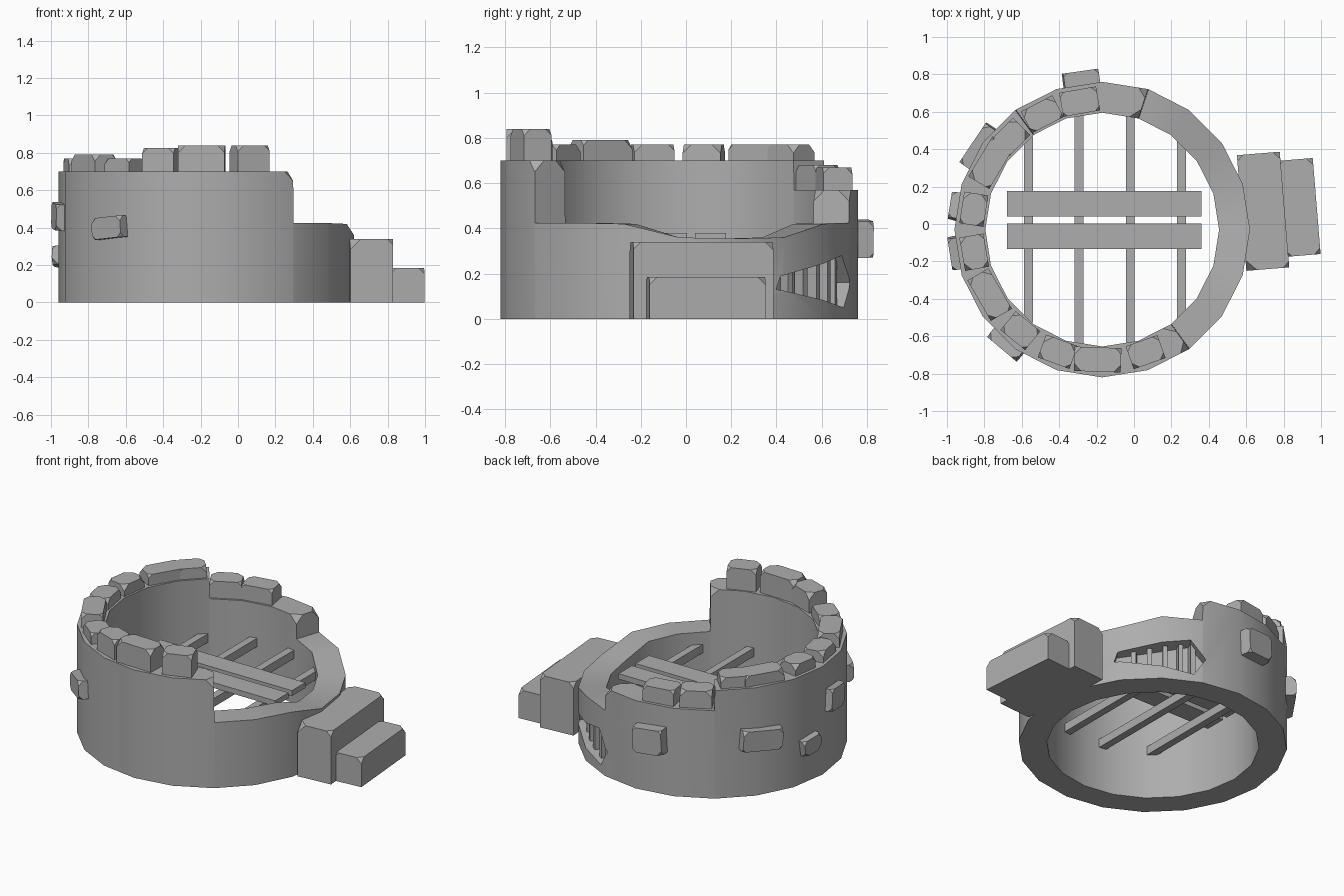
import bpy, bmesh, math, random
from mathutils import Matrix, Vector

random.seed(4)
if "Cube" in bpy.data.objects:
    bpy.data.objects.remove(bpy.data.objects["Cube"], do_unlink=True)

CX, CY = -0.17, -0.03          # tower axis
R_OUT, R_IN = 0.79, 0.625      # wall radii

stone = bpy.data.materials.new("grey_stone")
stone.use_nodes = True
stone.diffuse_color = (0.42, 0.42, 0.42, 1)
bsdf = stone.node_tree.nodes["Principled BSDF"]
bsdf.inputs["Base Color"].default_value = stone.diffuse_color
bsdf.inputs["Roughness"].default_value = 0.9


def polar(angle, radius, z=0.0):
    a = math.radians(angle)
    return Vector((CX + radius * math.cos(a), CY + radius * math.sin(a), z))


def finish(name, bm):
    bmesh.ops.recalc_face_normals(bm, faces=bm.faces[:])
    mesh = bpy.data.meshes.new(name)
    bm.to_mesh(mesh)
    bm.free()
    mesh.materials.append(stone)
    obj = bpy.data.objects.new(name, mesh)
    bpy.context.collection.objects.link(obj)
    return obj


def block(name, centre, size, turn=0, roll=0, chamfer=0, side=None):
    """Box whose corners facing the 'side' direction are cut off."""
    bm = bmesh.new()
    bmesh.ops.create_cube(bm, size=1)
    bmesh.ops.scale(bm, vec=size, verts=bm.verts[:])
    if chamfer:
        for v in [v for v in bm.verts if v.co.dot(side) > 0]:
            bmesh.ops.bevel(bm, geom=[v], offset=chamfer * random.uniform(0.6, 1.2),
                            segments=1, affect='VERTICES')
    spin = Matrix.Rotation(math.radians(turn), 4, 'Z') @ Matrix.Rotation(math.radians(roll), 4, 'X')
    bmesh.ops.transform(bm, matrix=Matrix.Translation(centre) @ spin, verts=bm.verts[:])
    return finish(name, bm)


UP, OUT = Vector((0, 0, 1)), Vector((1, 0, 0))

# Broken round wall: height by angle, with steps at the broken ends
low = [(-53.7, 0.425), (-36, 0.425), (-18, 0.42), (0, 0.36), (18, 0.355),
       (36, 0.36), (54, 0.42), (71.7, 0.425)]
middle = [(a, 0.57) for a in (72, 90, 108, 125.7)]
high = [(a, 0.70) for a in range(126, 307, 18)]
columns = low + middle + high
bm = bmesh.new()
rings = []
for angle, z in columns:
    corners = [(R_OUT, 0), (R_OUT, z), (R_IN, z), (R_IN, 0)]
    rings.append([bm.verts.new(polar(angle, r, h)) for r, h in corners])
for i, ring in enumerate(rings):
    after = rings[(i + 1) % len(rings)]
    for k in range(4):
        m = (k + 1) % 4
        bm.faces.new((ring[k], ring[m], after[m], after[k]))
ends = [rings[len(low)], rings[-1]]
bmesh.ops.bevel(bm, geom=[r[k] for r in ends for k in (1, 2)], offset=0.05,
                segments=1, affect='VERTICES')
wall = finish("round_wall", bm)

# Recessed window cut into the wall
FACING = 54
outline = [(-0.28, 0.13), (-0.16, 0.11), (0.19, 0.05), (0.26, 0.16), (0.17, 0.28), (-0.26, 0.19)]
n = Vector((math.cos(math.radians(FACING)), math.sin(math.radians(FACING)), 0))
t = Vector((-n.y, n.x, 0))
axis = Vector((CX, CY, 0))
bm = bmesh.new()
floor = bm.faces.new([bm.verts.new(axis + n * 0.675 + t * u + UP * z) for u, z in outline])
grown = bmesh.ops.extrude_face_region(bm, geom=[floor])
bmesh.ops.translate(bm, vec=n * 0.3, verts=[g for g in grown["geom"] if isinstance(g, bmesh.types.BMVert)])
cutter = finish("window_cutter", bm)
cutter.hide_render = True
cut = wall.modifiers.new("window", 'BOOLEAN')
cut.operation, cut.solver, cut.object = 'DIFFERENCE', 'EXACT', cutter
bpy.ops.object.select_all(action='DESELECT')
bpy.context.view_layer.objects.active = wall
wall.select_set(True)
bpy.ops.object.modifier_apply(modifier=cut.name)
bpy.data.objects.remove(cutter, do_unlink=True)
bpy.ops.object.shade_smooth_by_angle(angle=math.radians(25))

# Upright window bars
for i, u in enumerate((-0.16, -0.07, 0.02, 0.11, 0.18)):
    s = (u + 0.27) / 0.44
    bottom, top = 0.12 - 0.07 * s, 0.185 + 0.09 * s
    place = axis + n * (math.sqrt(0.735 ** 2 - u * u) - 0.015) + t * u
    place.z = (bottom + top) / 2
    block(f"window_bar_{i + 1}", place, (0.05, 0.028, top - bottom), FACING + math.degrees(u / 0.73))

# Floor beams reaching into the wall, and two planks across them
for i, x in enumerate((-0.565, -0.293, -0.02, 0.255)):
    reach = math.sqrt(0.635 ** 2 - (x - CX) ** 2)
    block(f"floor_beam_{i + 1}", Vector((x, CY, 0.318)), (0.048, 2 * reach, 0.055))
for i, y in enumerate((-0.065, 0.108)):
    block(f"floor_plank_{i + 1}", Vector((-0.16, y, 0.3625)), (1.04, 0.138, 0.035))

# Parapet stones: angle, length, top height
parapet = [(100, 0.20, 0.67), (117.5, 0.19, 0.68), (135, 0.17, 0.77), (149, 0.25, 0.77),
           (171, 0.17, 0.77), (190, 0.18, 0.77), (210, 0.25, 0.79), (231, 0.17, 0.77),
           (250, 0.18, 0.825), (268, 0.25, 0.84), (289.5, 0.18, 0.84)]
for i, (angle, length, top) in enumerate(parapet):
    base = 0.56 if angle < 126 else 0.69
    block(f"parapet_stone_{i + 1}", polar(angle, 0.695, (base + top) / 2),
          (0.13, length, top - base), angle, 0, 0.035, UP)

# Stones standing out of the wall: angle, height, width, tallness, reach, roll
jutting = [(98, 0.355, 0.19, 0.16, 0.855, 3), (146, 0.37, 0.25, 0.13, 0.835, -4),
           (171, 0.245, 0.14, 0.10, 0.825, 8), (189, 0.46, 0.17, 0.14, 0.825, -5),
           (230, 0.40, 0.20, 0.115, 0.835, 5)]
for i, (angle, z, width, tall, reach, roll) in enumerate(jutting):
    block(f"wall_stone_{i + 1}", polar(angle, reach - 0.06, z), (0.12, width, tall),
          angle, roll, 0.03, OUT)

# Two entrance steps
block("upper_step", Vector((0.69, 0.068, 0.17)), (0.23, 0.62, 0.34), 4.7, 0, 0.05, UP)
block("lower_step", Vector((0.877, 0.088, 0.0925)), (0.20, 0.515, 0.185), 4.7, 0, 0.045, UP)
